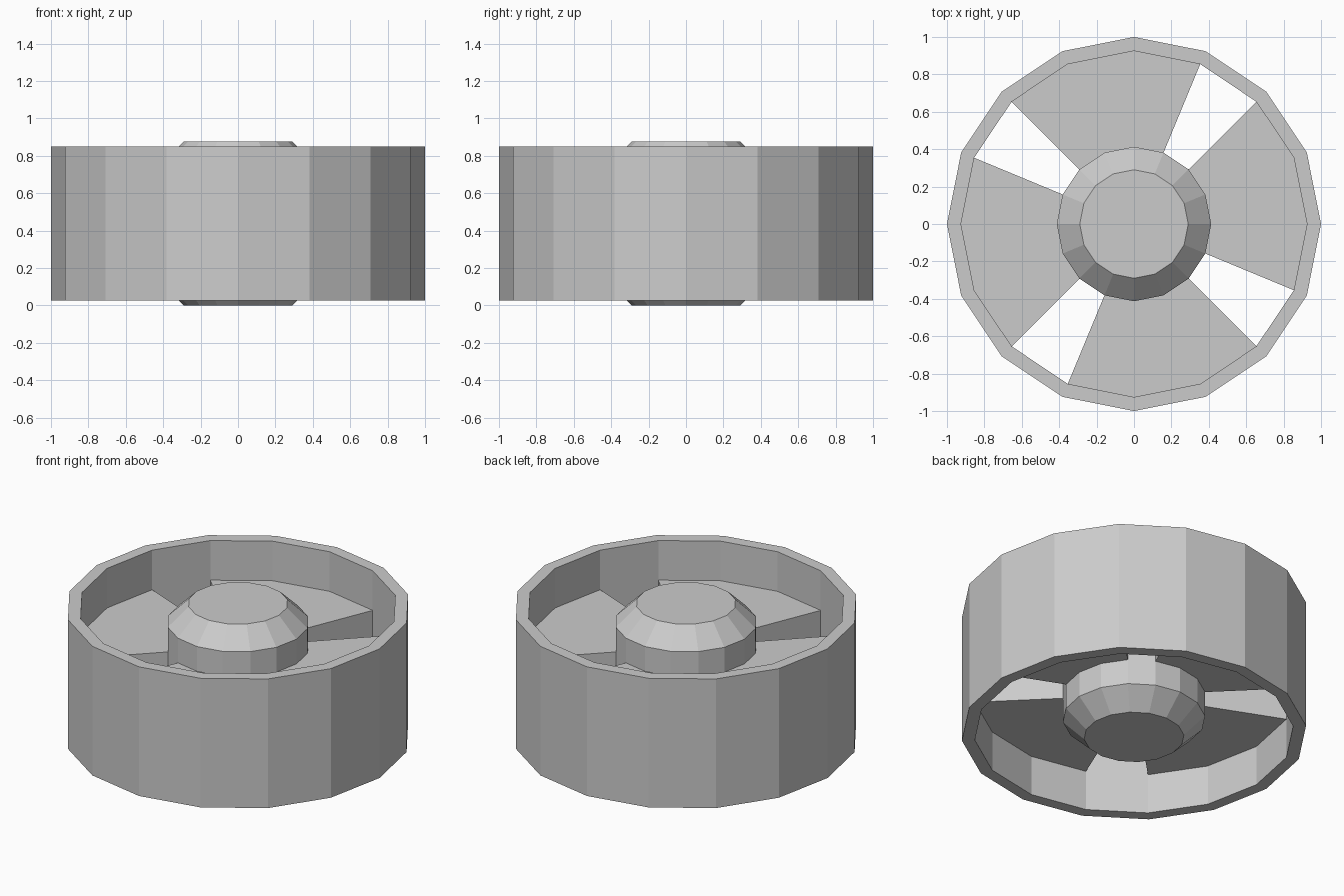
import bpy
from math import sin, cos, tau

if "Cube" in bpy.data.objects:
    bpy.data.objects.remove(bpy.data.objects["Cube"])

SIDES = 16
STEP = tau / SIDES


def add_object(name, verts, faces):
    mesh = bpy.data.meshes.new(name)
    mesh.from_pydata(verts, [], faces)
    obj = bpy.data.objects.new(name, mesh)
    bpy.context.collection.objects.link(obj)
    return obj


def point(r, i, z):
    return (r * cos(i * STEP), r * sin(i * STEP), z)


def lathe(name, profile, closed):
    """Spin an (r, z) profile listed bottom to top on its outer side."""
    n = len(profile)
    verts = [point(r, i, z) for i in range(SIDES) for r, z in profile]
    faces = []
    for i in range(SIDES):
        a, b = i * n, (i + 1) % SIDES * n
        for k in range(n if closed else n - 1):
            m = (k + 1) % n
            faces.append((a + k, b + k, b + m, a + m))
    if not closed:  # flat end caps
        faces.append([i * n for i in reversed(range(SIDES))])
        faces.append([i * n + n - 1 for i in range(SIDES)])
    return add_object(name, verts, faces)


def sector(name, start, segments, r_in, r_out, z0, z1):
    """Wedge-shaped plate following the rim's facets."""
    ids = range(start, start + segments + 1)
    outline = [(r_out, i) for i in ids] + [(r_in, i) for i in reversed(ids)]
    n = len(outline)
    verts = [point(r, i, z) for z in (z0, z1) for r, i in outline]
    faces = [list(reversed(range(n))), list(range(n, 2 * n))]
    faces += [(k, (k + 1) % n, n + (k + 1) % n, n + k) for k in range(n)]
    return add_object(name, verts, faces)


# Outer ring
lathe("rim", [(1.0, 0.025), (1.0, 0.85), (0.925, 0.85), (0.925, 0.025)], True)

# Bevelled centre
lathe("hub", [(0.29, 0.0), (0.413, 0.12), (0.413, 0.755), (0.29, 0.875)], False)

# Four wide spokes, their ends sunk into hub and rim
for q in range(4):
    sector(f"spoke_{q + 1}", 4 * q - 1, 3, 0.38, 0.94, 0.28, 0.597)
